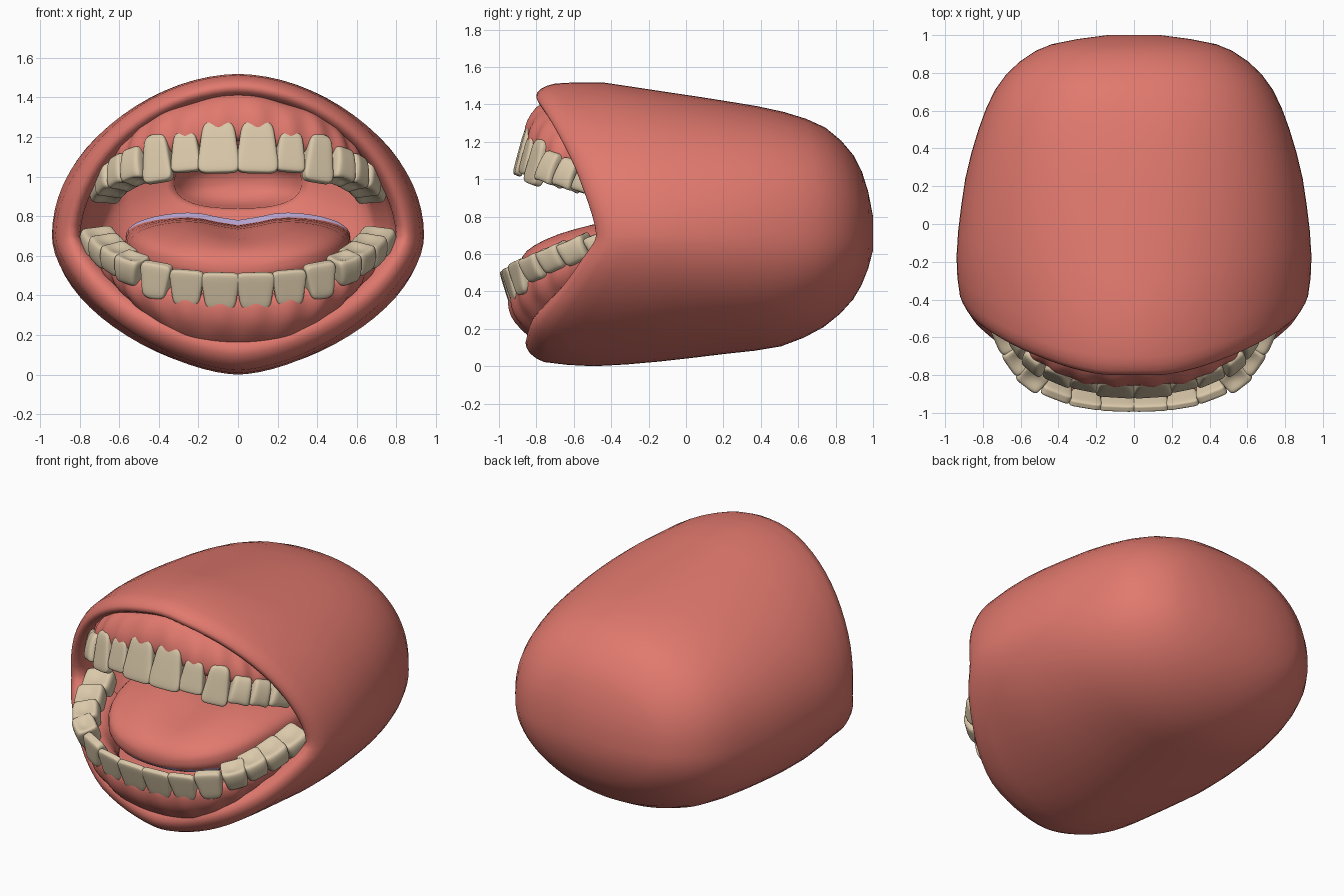
import bpy, bmesh, math
from mathutils import Vector, Matrix

if "Cube" in bpy.data.objects:
    bpy.data.objects.remove(bpy.data.objects["Cube"])


def material(name, rgb):
    m = bpy.data.materials.new(name)
    m.diffuse_color = (*rgb, 1)
    m.use_nodes = True
    m.node_tree.nodes["Principled BSDF"].inputs["Base Color"].default_value = m.diffuse_color
    return m


FLESH = material("flesh pink", (0.75, 0.19, 0.155))
IVORY = material("tooth ivory", (0.70, 0.58, 0.40))
LILAC = material("tongue underside lilac", (0.55, 0.43, 0.72))


def finish(name, bm, mats):
    bmesh.ops.recalc_face_normals(bm, faces=bm.faces)
    for f in bm.faces:
        f.smooth = True
    me = bpy.data.meshes.new(name)
    bm.to_mesh(me)
    bm.free()
    for m in mats:
        me.materials.append(m)
    ob = bpy.data.objects.new(name, me)
    bpy.context.collection.objects.link(ob)
    return ob


def loft(rings):
    """Closed rings joined by quads, with fan caps at both ends."""
    bm = bmesh.new()
    vs = [[bm.verts.new(p) for p in r] for r in rings]
    n = len(vs[0])
    for a, b in zip(vs, vs[1:]):
        for i in range(n):
            j = (i + 1) % n
            bm.faces.new((a[i], a[j], b[j], b[i]))
    for r in (vs[0], vs[-1]):
        c = bm.verts.new(sum((v.co for v in r), Vector()) / n)
        for i in range(n):
            bm.faces.new((r[i], r[(i + 1) % n], c))
    return bm


def curve(tab, x, k):
    """Smooth monotone interpolation of column k of a table keyed on column 0."""
    x = min(max(x, tab[0][0]), tab[-1][0])
    i = max(j for j in range(len(tab) - 1) if tab[j][0] <= x)

    def sec(j):
        j = min(max(j, 0), len(tab) - 2)
        return (tab[j + 1][k] - tab[j][k]) / (tab[j + 1][0] - tab[j][0])

    def slope(j):
        a, b = sec(j - 1), sec(j)
        return 0 if a * b <= 0 else 2 * a * b / (a + b)

    h = tab[i + 1][0] - tab[i][0]
    t = (x - tab[i][0]) / h
    return ((2*t**3 - 3*t*t + 1) * tab[i][k] + (t**3 - 2*t*t + t) * h * slope(i)
            + (3*t*t - 2*t**3) * tab[i + 1][k] + (t**3 - t*t) * h * slope(i + 1))


def spow(v, e):
    return math.copysign(abs(v) ** e, v)


# Outer shell stations: y, half width, top z, bottom z
SHELL = [(-.87, .87, 1.50, .035), (-.5, .905, 1.52, 0), (-.2, .94, 1.48, .02),
         (.2, .90, 1.42, .065), (.48, .83, 1.37, .10), (.72, .73, 1.29, .20),
         (.88, .58, 1.15, .34), (.96, .41, .99, .48), (1.0, .14, .80, .62)]
# Mouth opening seen from the side: z, y
RIM = [(.08, -.86), (.2, -.83), (.3, -.76), (.42, -.66), (.58, -.55), (.7, -.48),
       (.8, -.50), (.95, -.55), (1.08, -.60), (1.3, -.71), (1.45, -.80)]
MID = .7


def shell_point(th, y, s):
    c, sn = math.cos(th), math.sin(th)
    back = min(max((y + .5) / 1.2, 0), 1)
    e = 2 / ((1.87 if sn > 0 else 1.65) + .4 * back)
    s = 1 - (1 - s) * (1 + max(0, -sn))          # lower lip is thicker
    edge = curve(SHELL, y, 2) if sn > 0 else curve(SHELL, y, 3)
    return Vector((curve(SHELL, y, 1) * s * spow(c, e), y,
                   MID + abs(edge - MID) * s * spow(sn, e)))


N = 72
angles = [2 * math.pi * i / N for i in range(N)]
rim_y = [curve(RIM, shell_point(a, -.6, .94).z, 1) for a in angles]

# Mouth shell: back to rim, round the lip, then into the cavity and throat
rings = []
for t in (1, .985, .965, .94, .9, .85, .79, .72, .64, .55, .45, .35, .25, .15, .07, 0):
    rings.append([shell_point(a, r + .1 + (.9 - r) * t, 1) for a, r in zip(angles, rim_y)])
for dy, s in ((.06, .99), (.025, .973), (.005, .95), (0, .93), (.01, .905), (.04, .88),
              (.075, .868), (.12, .862), (.17, .855)):
    rings.append([shell_point(a, r + dy, s) for a, r in zip(angles, rim_y)])
for t, s in ((.25, .85), (.5, .82), (.75, .76)):
    rings.append([shell_point(a, r + .17 + (.03 - r) * t, s) for a, r in zip(angles, rim_y)])
for y, hx, cz, hz in ((.2, .62, .88, .33), (.26, .55, .92, .27), (.28, .36, .97, .15),
                      (.31, .32, .97, .13), (.6, .3, .97, .12), (.72, .16, .97, .06)):
    rings.append([Vector((hx * spow(math.cos(a), .8), y, cz + hz * spow(math.sin(a), .8)))
                  for a in angles])
finish("mouth_shell", loft(rings), [FLESH])

# Tongue: y, half width, top z, bottom z; the last band is a raised lilac edge
TONGUE = [(-.885, .10, .56, .51), (-.875, .18, .59, .49), (-.85, .27, .625, .47),
          (-.76, .40, .685, .44), (-.6, .50, .745, .42), (-.4, .55, .785, .42),
          (-.1, .57, .80, .45), (.15, .57, .805, .5)]
stations = [-.885, -.875, -.85, -.81, -.76, -.68, -.6, -.5, -.4, -.25, -.1, .05, .15]
rings = []
for y in stations + [.16, .19]:
    hw, zt, zb = (curve(TONGUE, y, k) for k in (1, 2, 3))
    lift = .025 if y > .15 else 0
    zc = zb + (zt - zb) * .55
    ring = []
    for i in range(48):
        a = 2 * math.pi * i / 48
        x, s = hw * spow(math.cos(a), .85), math.sin(a)
        z = zc + (zt - zc) * s ** .6 if s > 0 else zc + (zc - zb) * s
        if s > 0:
            z += s * (lift - .05 * math.exp(-(x / .16) ** 2) * min(1, (y + .9) / .3))
        ring.append(Vector((x, y, z)))
    rings.append(ring)
bm = loft(rings)
bmesh.ops.recalc_face_normals(bm, faces=bm.faces)
for f in bm.faces:
    y = f.calc_center_median().y
    f.material_index = 1 if f.normal.z < -.6 or y > .15 else 0
finish("tongue", bm, [FLESH, LILAC])

# Right half of each tooth row: x, y, z, width, length, depth, molar flag
UPPER = [(.097, -.858, 1.14, .20, .24, .09, 0), (.262, -.832, 1.115, .145, .18, .09, 0),
         (.402, -.785, 1.08, .15, .215, .11, 0), (.51, -.71, 1.05, .125, .17, .13, 1),
         (.575, -.62, 1.02, .12, .16, .14, 1), (.63, -.51, .99, .145, .16, .15, 1),
         (.66, -.37, .955, .145, .15, .15, 1)]
LOWER = [(.088, -.94, .427, .185, .175, .08, 0), (.258, -.925, .445, .165, .165, .08, 0),
         (.41, -.875, .485, .155, .16, .11, 0), (.535, -.795, .54, .14, .14, .13, 1),
         (.60, -.70, .585, .14, .13, .15, 1), (.655, -.585, .625, .155, .13, .16, 1),
         (.695, -.44, .66, .16, .13, .17, 1)]


def outward(t):
    return Vector((t.y, -t.x, 0)).normalized()


def make_tooth(name, pos, tangent, axis, w, length, depth, molar):
    bm = bmesh.new()
    bmesh.ops.create_cube(bm, size=2)
    bmesh.ops.subdivide_edges(bm, edges=bm.edges[:], cuts=2, use_grid_fill=True)
    for v in bm.verts:
        u = (v.co.z + 1) / 2
        inner = abs(v.co.x) < .5 and abs(v.co.y) < .5
        if molar:
            v.co.x *= .82 + .2 * u
            v.co.y *= .85 + .2 * math.sin(u * 3)
            if inner and u > .9:
                v.co.z -= .35                     # chewing pit
        else:
            v.co.x *= .74 + .3 * u
            v.co.y *= 1.05 - .6 * u
            if abs(v.co.x) < .5 and u < .1:
                v.co.z -= .15                     # arched gum line
    x = (tangent - axis * tangent.dot(axis)).normalized()
    y = axis.cross(x)
    rot = Matrix((x, y, axis)).transposed().to_4x4()
    size = Matrix.Diagonal((w * .54, depth * .54, length * .54, 1))
    bm.transform(Matrix.Translation(pos) @ rot @ size)
    ob = finish(name, bm, [IVORY])
    ob.modifiers.new("rounding", "SUBSURF").levels = 2
    ob.modifiers["rounding"].render_levels = 2


def make_jaw(name, row, axis, profile, up):
    axis = Vector(axis).normalized()
    full = [(-t[0], *t[1:]) for t in reversed(row)] + row
    pos = [Vector(t[:3]) for t in full]
    tang = []
    for i in range(len(pos)):
        t = pos[min(i + 1, len(pos) - 1)] - pos[max(i - 1, 0)]
        tang.append(Vector((t.x, t.y, 0)).normalized())
    for i, t in enumerate(full):
        make_tooth(f"{name}_tooth_{i + 1}", pos[i], tang[i], axis, *t[3:])
    # Gum swept along the tooth roots, swelling slightly over every root
    root = [p - axis * t[4] * .36 for p, t in zip(pos, full)]
    rings = []
    steps = 6
    for i in range(len(root) - 1):
        p0, p1, p2, p3 = (root[min(max(j, 0), len(root) - 1)] for j in range(i - 1, i + 3))
        for k in range(steps + (i == len(root) - 2)):
            u = k / steps
            p = (p1 * 2 + (p2 - p0) * u + (p0 * 2 - p1 * 5 + p2 * 4 - p3) * u * u
                 + (p1 * 3 - p0 - p2 * 3 + p3) * u ** 3) / 2
            n = outward(tang[i].lerp(tang[i + 1], u))
            bump = .008 * math.cos(2 * math.pi * u)
            h = 1 - .5 * max(0, abs(p.x) - .3)
            rings.append([p + n * (o + (bump if o > 0 else 0)) + Vector((0, 0, up * d * h))
                          for o, d in profile])
    ob = finish(f"{name}_gum", loft(rings), [FLESH])
    ob.modifiers.new("rounding", "SUBSURF").levels = 1


# Gum profiles: outward offset, distance away from the tooth tips
make_jaw("upper", UPPER, (0, -.36, -.93),
         [(.015, -.045), (.035, -.01), (.03, .06), (.005, .12), (-.05, .19), (-.12, .2),
          (-.2, .13), (-.13, .04), (-.09, -.02), (-.04, -.05)], 1)
make_jaw("lower", LOWER, (0, -.42, .91),
         [(.015, -.03), (.035, .0), (.03, .07), (.005, .13), (-.06, .2), (-.13, .25),
          (-.2, .22), (-.17, .1), (-.11, -.01), (-.05, -.04)], -1)
